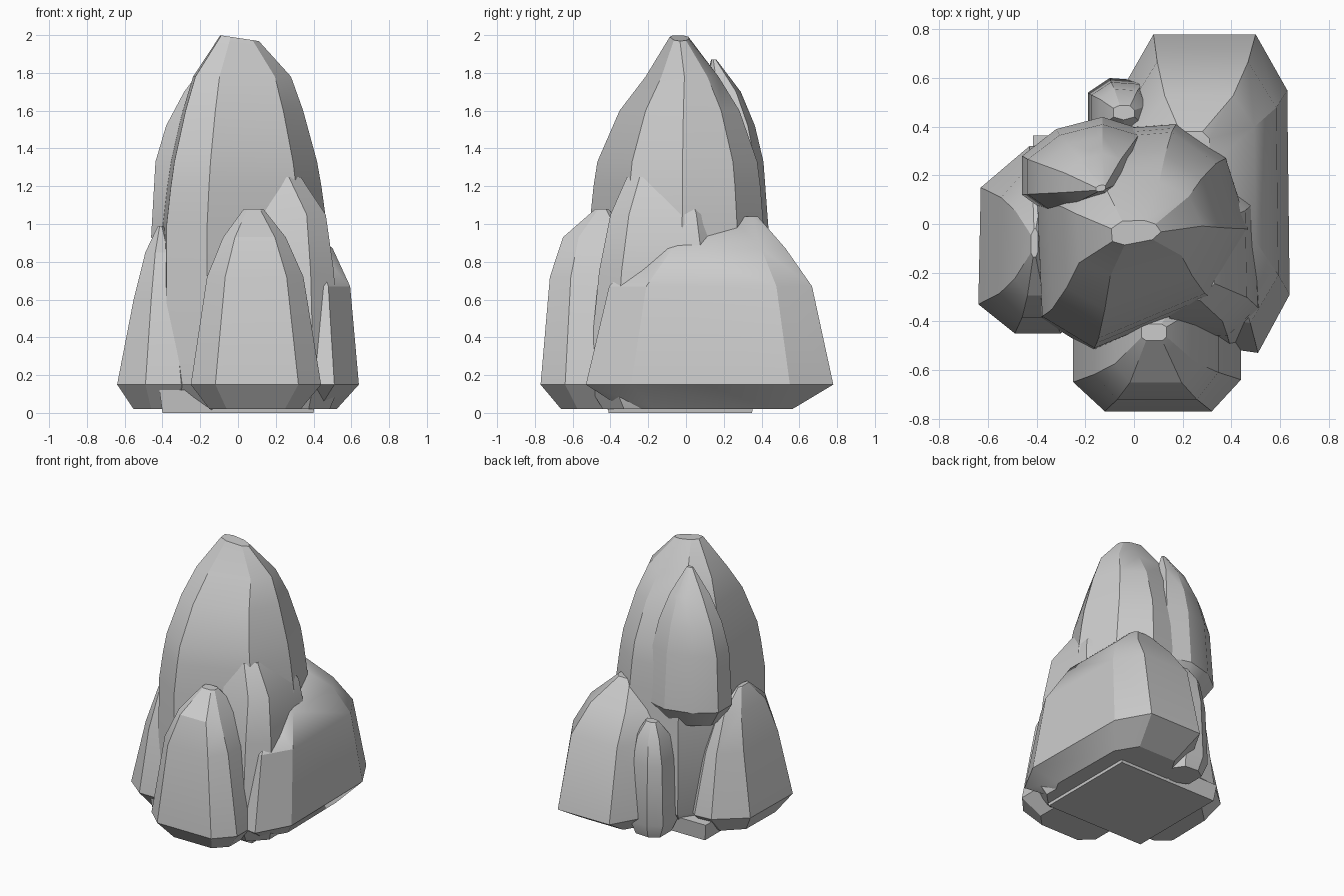
import bpy, bmesh, math


def rock(name, outline, centre, rings, tilt=0.0):
    """Loft an outline upward; each ring is (z, scale x, scale y[, shift x, shift y])."""
    bm = bmesh.new()
    loops = []
    cx, cy = centre
    for ring in rings:
        z, sx, sy = ring[:3]
        dx, dy = ring[3:] if len(ring) > 3 else (0, 0)
        loops.append([bm.verts.new((cx + dx + (x - cx) * sx, cy + dy + (y - cy) * sy, z))
                      for x, y in outline])
    for v in loops[-1]:
        v.co.z -= tilt * (v.co.x + 0.1)
    n = len(outline)
    for a, b in zip(loops, loops[1:]):
        for i in range(n):
            j = (i + 1) % n
            bm.faces.new((a[i], a[j], b[j], b[i]))
    bm.faces.new(loops[0][::-1])
    bm.faces.new(loops[-1])
    bmesh.ops.recalc_face_normals(bm, faces=bm.faces)
    me = bpy.data.meshes.new(name)
    bm.to_mesh(me)
    bm.free()
    ob = bpy.data.objects.new(name, me)
    bpy.context.collection.objects.link(ob)
    bpy.ops.object.select_all(action='DESELECT')
    ob.select_set(True)
    bpy.context.view_layer.objects.active = ob
    bpy.ops.object.shade_smooth_by_angle(angle=math.radians(28))
    return ob


# Square foot under the central spire
rock("spire_foot", [(-.40, -.41), (.40, -.41), (.40, .35), (-.40, .35)], (0, 0),
     [(0, 1, 1), (.12, 1.04, 1.04)])

# Tall central spire
rock("main_spire",
     [(-.16, -.51), (.32, -.31), (.46, -.02), (.37, .27), (.17, .41),
      (-.20, .38), (-.39, .10), (-.37, -.38)], (0, 0),
     [(.01, .86, .80), (.15, 1.03, 1.03), (1.0, 1.02, 1.0), (1.2, .96, .96),
      (1.33, .91, .92), (1.6, .75, .69), (1.78, .61, .42),
      (2.0, .24, .11, 0, -.03)], tilt=.15)

# Hanging slab on the back left of the spire
rock("upper_back_slab",
     [(-.46, .28), (-.32, .39), (-.13, .44), (.03, .39), (.04, .20),
      (-.08, .08), (-.35, .04), (-.46, .12)], (-.13, .14),
     [(.80, .75, .75), (.93, 1, 1), (1.33, .93, .9), (1.52, .76, .75),
      (1.7, .47, .5), (1.87, .08, .07)])

# Long right-hand boulder
rock("right_boulder",
     [(.08, .78), (.50, .78), (.63, .55), (.64, -.29), (.51, -.53),
      (.30, -.50), (.0, -.10), (-.08, .50)], (.22, .32),
     [(.02, .72, .68, 0, -.07), (.15, 1, 1), (.67, .89, .82, 0, -.03),
      (.87, .67, .56, 0, -.05), (1.04, .22, .13)])

# Front boulder
rock("front_boulder",
     [(-.12, -.77), (.32, -.77), (.44, -.64), (.44, -.30), (.30, -.20),
      (-.10, -.20), (-.25, -.30), (-.25, -.65)], (.08, -.44),
     [(.02, .7, .67), (.15, 1, 1), (.72, .74, .85), (.93, .48, .64),
      (1.08, .15, .12)])

# Left boulder
rock("left_boulder",
     [(-.64, -.33), (-.49, -.45), (-.30, -.45), (-.15, -.30), (-.15, .20),
      (-.30, .33), (-.43, .32), (-.63, .15)], (-.41, -.08),
     [(.02, .62, .7), (.15, 1, 1), (.6, .62, .82), (.85, .35, .58),
      (.99, .06, .15)])

# Shoulder between the spire and the right boulder
rock("right_shoulder",
     [(.53, .13), (.44, .22), (.10, .20), (.0, -.20), (.10, -.50),
      (.40, -.52), (.54, -.38)], (.27, -.12),
     [(.02, .8, .8), (.15, 1, 1), (.75, .88, .85), (1.05, .72, .7),
      (1.25, .45, .48, -.06, 0)])

# Small back pillar
rock("back_pillar",
     [(-.19, .54), (-.10, .60), (.04, .59), (.10, .50), (.10, .36),
      (-.05, .30), (-.19, .36)], (-.04, .46),
     [(.02, .75, .75), (.12, 1, 1), (.55, .9, .88), (.73, .68, .68),
      (.83, .3, .2)])
